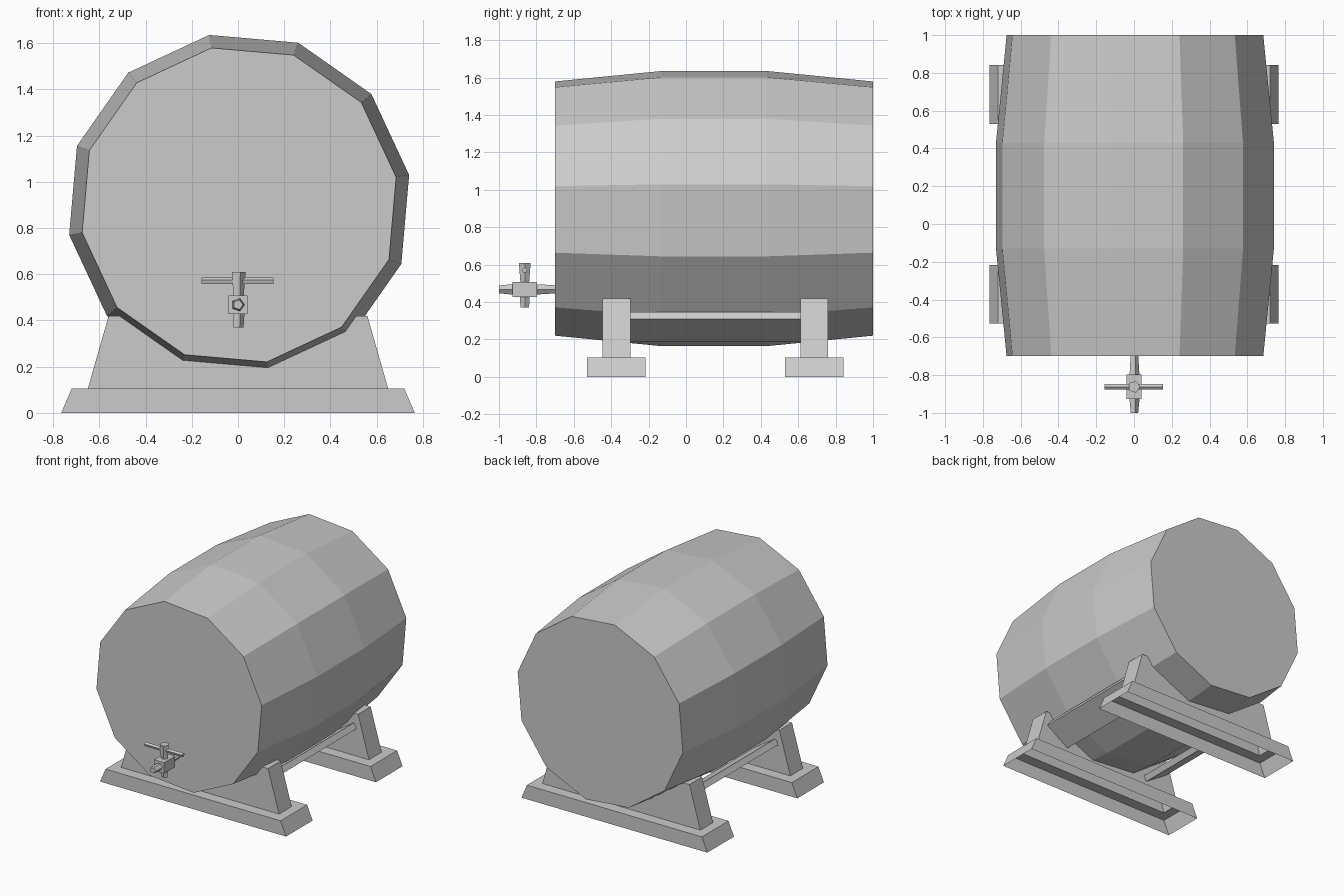
import bpy, bmesh
from math import cos, sin, pi, radians
from mathutils import Vector

if "Cube" in bpy.data.objects:
    bpy.data.objects.remove(bpy.data.objects["Cube"])


def loft(name, rings, cap_start=True, cap_end=True):
    """Skin a list of equal-length point rings into one flat-shaded object."""
    bm = bmesh.new()
    loops = [[bm.verts.new(p) for p in ring] for ring in rings]
    for a, b in zip(loops, loops[1:]):
        for i in range(len(a)):
            j = (i + 1) % len(a)
            bm.faces.new((a[i], a[j], b[j], b[i]))
    if cap_start:
        bm.faces.new(loops[0][::-1])
    if cap_end:
        bm.faces.new(loops[-1])
    bmesh.ops.recalc_face_normals(bm, faces=bm.faces[:])
    me = bpy.data.meshes.new(name)
    bm.to_mesh(me)
    bm.free()
    ob = bpy.data.objects.new(name, me)
    bpy.context.collection.objects.link(ob)
    return ob


def turned(name, centre, axis, profile, sides, start=0):
    """Round part: profile is (position along axis, radius) pairs."""
    rings = []
    for pos, r in profile:
        ring = []
        for i in range(sides):
            a = radians(start) + 2 * pi * i / sides
            u, v = r * cos(a), r * sin(a)
            off = {'X': (pos, u, v), 'Y': (u, pos, v), 'Z': (u, v, pos)}[axis]
            ring.append(Vector(centre) + Vector(off))
        rings.append(ring)
    return loft(name, rings)


def rect(hx, hy, z, y):
    return [(-hx, y - hy, z), (hx, y - hy, z), (hx, y + hy, z), (-hx, y + hy, z)]


# Twelve-sided barrel, bulging in the middle
turned("barrel", (0.005, 0, 0.9), 'Y',
       [(-0.7, 0.69), (-0.13, 0.747), (0.43, 0.747), (1.0, 0.69)], 12, 10)

# Two cradles: stepped foot and tapered support, hollow underneath
for label, y in (("front", -0.372), ("back", 0.685)):
    loft(label + "_cradle",
         [rect(0.765, 0.156, 0, y), rect(0.72, 0.156, 0.105, y),
          rect(0.65, 0.074, 0.105, y), rect(0.56, 0.074, 0.42, y)],
         cap_start=False)

# Sloping planks under the barrel, joining the cradles
plank = [(0.55, 0.31), (0.526, 0.348), (0.341, 0.228), (0.365, 0.19)]
for label, s in (("right", 1), ("left", -1)):
    loft(label + "_plank", [[(s * x, y, z) for x, z in plank]
                            for y in (-0.31, 0.62)])

# Tap: spout pipe, valve block, upright spindle and cross handle
tap_y, tap_z = -0.862, 0.468
turned("tap_pipe", (0, 0, tap_z), 'Y',
       [(-1.0, 0.022), (-0.93, 0.029), (-0.8, 0.029), (-0.69, 0.022)], 5)
loft("tap_block", [rect(0.041, 0.065, z, tap_y) for z in (0.427, 0.508)])
turned("tap_spindle", (0, tap_y, 0), 'Z',
       [(0.37, 0.024), (0.43, 0.028), (0.51, 0.025), (0.61, 0.033)], 5)
turned("tap_handle", (0, tap_y, 0.57), 'X',
       [(-0.157, 0.015), (0.153, 0.015)], 5, 90)
